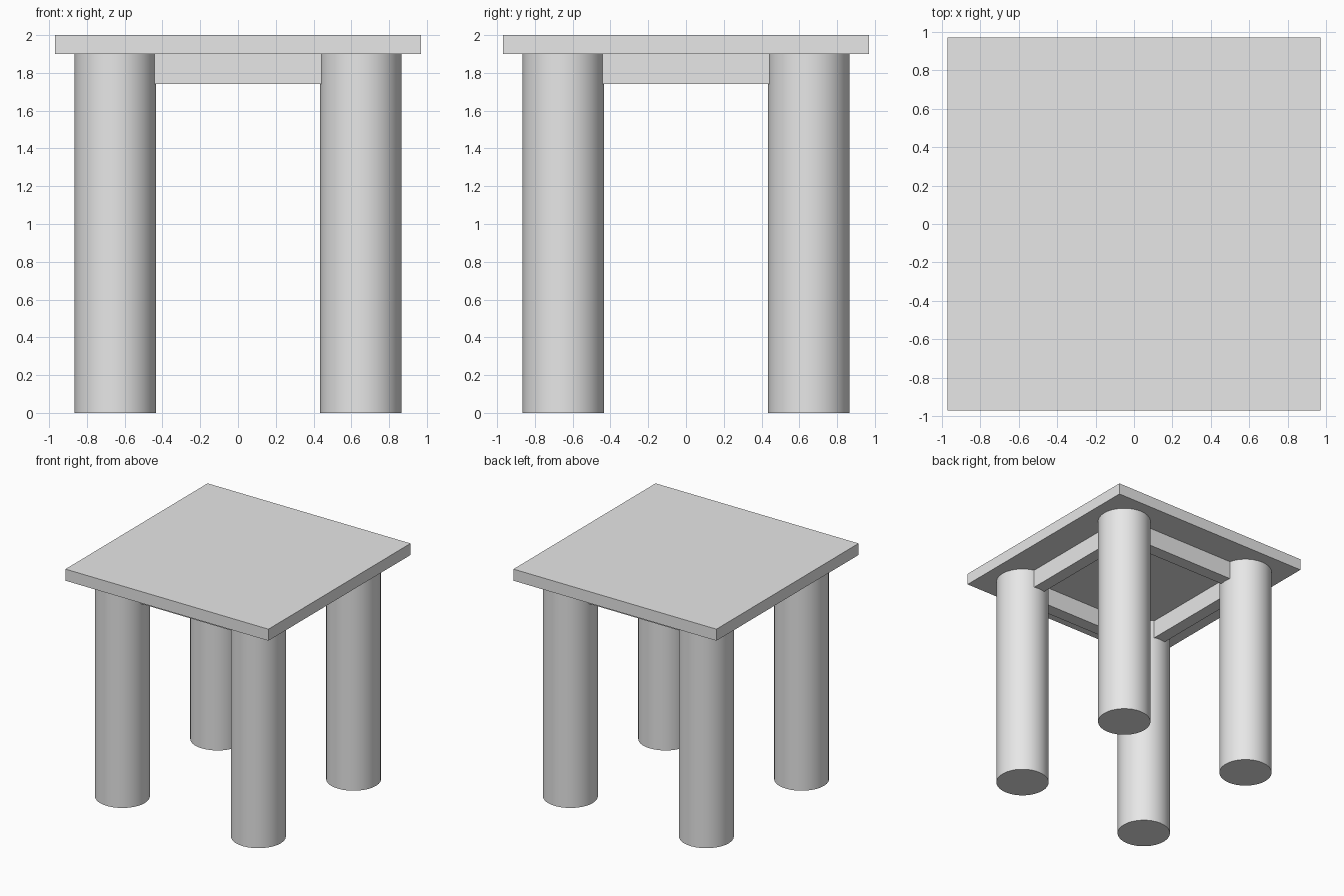
import bpy
import math

cube = bpy.data.objects.get("Cube")
if cube:
    bpy.data.objects.remove(cube, do_unlink=True)

# Single plain grey
grey = bpy.data.materials.new("light_grey")
grey.use_nodes = True
grey.diffuse_color = (0.8, 0.8, 0.8, 1)
grey.node_tree.nodes["Principled BSDF"].inputs["Base Color"].default_value = (0.8, 0.8, 0.8, 1)

TOP_HALF = 0.97
TOP_BOTTOM = 1.90
LEG_OFFSET = 0.65
LEG_RADIUS = 0.215
APRON_BOTTOM = 1.74
APRON_OFFSET = 0.645
APRON_THICKNESS = 0.11
APRON_LENGTH = 0.96


def box(name, size, location, turn=0):
    bpy.ops.mesh.primitive_cube_add(size=1, location=location)
    ob = bpy.context.object
    ob.name = name
    ob.scale = size
    bpy.ops.object.transform_apply(location=False, rotation=False, scale=True)
    ob.rotation_euler.z = turn
    ob.data.materials.append(grey)
    return ob


# Square tabletop
box("tabletop", (2 * TOP_HALF, 2 * TOP_HALF, 2 - TOP_BOTTOM),
    (0, 0, (2 + TOP_BOTTOM) / 2))

# Four round legs
for y_name, sy in (("front", -1), ("back", 1)):
    for x_name, sx in (("right", -1), ("left", 1)):
        bpy.ops.mesh.primitive_cylinder_add(
            vertices=32, radius=LEG_RADIUS, depth=TOP_BOTTOM,
            location=(sx * LEG_OFFSET, sy * LEG_OFFSET, TOP_BOTTOM / 2))
        leg = bpy.context.object
        leg.name = f"{y_name}_{x_name}_leg"
        leg.data.materials.append(grey)
        bpy.ops.object.shade_smooth_by_angle(angle=math.radians(30))

# Apron rails joining the legs under the top
for i, side in enumerate(("front", "left", "back", "right")):
    turn = i * math.pi / 2
    box(f"{side}_apron", (APRON_LENGTH, APRON_THICKNESS, TOP_BOTTOM - APRON_BOTTOM),
        (APRON_OFFSET * math.sin(turn), -APRON_OFFSET * math.cos(turn),
         (TOP_BOTTOM + APRON_BOTTOM) / 2), turn)
